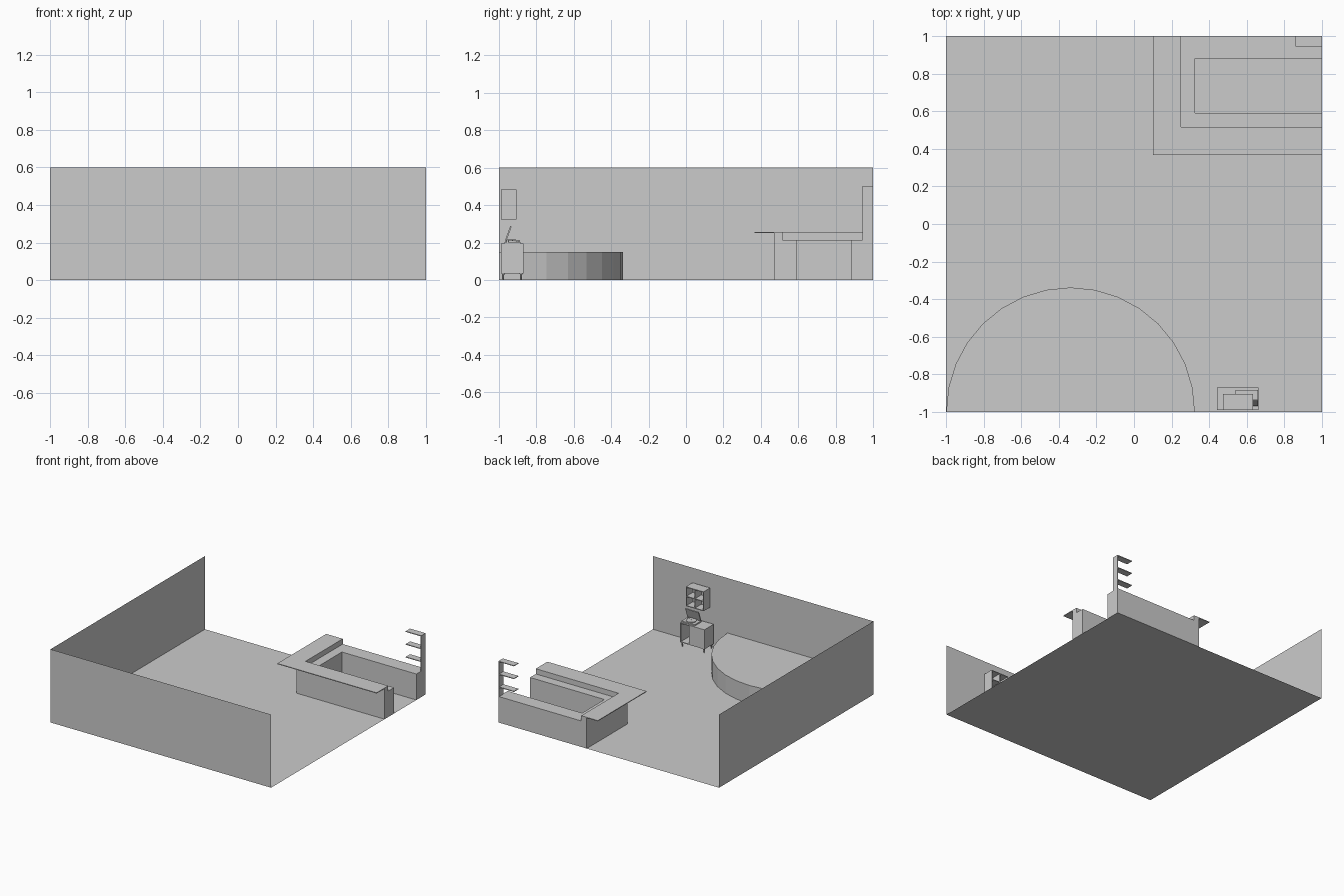
import bpy, bmesh, math
from mathutils import Matrix

if "Cube" in bpy.data.objects:
    bpy.data.objects.remove(bpy.data.objects["Cube"])


def finish(name, bm):
    bmesh.ops.recalc_face_normals(bm, faces=bm.faces)
    me = bpy.data.meshes.new(name)
    bm.to_mesh(me)
    bm.free()
    ob = bpy.data.objects.new(name, me)
    bpy.context.collection.objects.link(ob)
    return ob


def sheet(name, pts):
    bm = bmesh.new()
    bm.faces.new([bm.verts.new(p) for p in pts])
    return finish(name, bm)


def prism(name, pts, z0, z1):
    bm = bmesh.new()
    f = bm.faces.new([bm.verts.new((x, y, z0)) for x, y in pts])
    r = bmesh.ops.extrude_face_region(bm, geom=[f], use_keep_orig=True)
    vs = [v for v in r["geom"] if isinstance(v, bmesh.types.BMVert)]
    bmesh.ops.translate(bm, verts=vs, vec=(0, 0, z1 - z0))
    return finish(name, bm)


def box(name, x0, x1, y0, y1, z0, z1):
    return prism(name, [(x0, y0), (x1, y0), (x1, y1), (x0, y1)], z0, z1)


def cone(name, x, y, z0, z1, r0, r1, n):
    bm = bmesh.new()
    bmesh.ops.create_cone(bm, cap_ends=True, segments=n, radius1=r0, radius2=r1,
                          depth=z1 - z0, matrix=Matrix.Translation((x, y, (z0 + z1) / 2)))
    return finish(name, bm)


def corner(x0, y0, x1, y1):
    """L outline from outer corner (x0,y0) to inner corner (x1,y1)."""
    return [(x0, y0), (1, y0), (1, y1), (x1, y1), (x1, 1), (x0, 1)]


# Room shell
sheet("floor", [(-1, -1, 0), (1, -1, 0), (1, 1, 0), (-1, 1, 0)])
sheet("front_wall", [(-1, -1, 0), (1, -1, 0), (1, -1, .6), (-1, -1, .6)])
sheet("left_wall", [(-1, -1, 0), (-1, 1, 0), (-1, 1, .6), (-1, -1, .6)])

# Half-round stage
R = 0.662
prism("stage", [(-.338 + R * math.cos(math.pi * i / 16), -1 + R * math.sin(math.pi * i / 16))
                for i in range(17)], 0, .15)

# Bar: U-shaped base, raised riser, overhanging top
prism("bar_base", [(.2, .47), (1, .47), (1, .592), (.325, .592), (.325, .882),
                   (1, .882), (1, 1), (.2, 1)], 0, .213)
prism("bar_riser", corner(.2, .47, .25, .517), .213, .25)
prism("bar_top", corner(.1, .367, .25, .517), .25, .256)

# Bottle shelves behind the bar
box("bottle_shelf_side", .994, 1, .944, 1, .213, .503)
for i in range(3):
    z = .497 - .105 * i
    box(f"bottle_shelf_{i}", .86, .996, .944, 1, z, z + .006)

# Cabinet, open bay at the +x end and a closed bay beside it
cx0, cx1, cy0, cy1, cz0, cz1 = .442, .662, -.99, -.87, .034, .194
T = .006
box("cabinet_closed_bay", cx0, .58, cy0, cy1, cz0, cz1)
box("cabinet_side", cx1 - T, cx1, cy0, cy1, cz0, cz1)
box("cabinet_top", .58, cx1 - T, cy0, cy1, cz1 - T, cz1)
box("cabinet_bottom", .58, cx1 - T, cy0, cy1, cz0, cz0 + T)
box("cabinet_back", .58, cx1 - T, cy0, cy0 + T, cz0 + T, cz1 - T)
for i, x in enumerate((cx0 + .012, cx1 - .012)):
    for j, y in enumerate((cy0 + .012, cy1 - .012)):
        cone(f"cabinet_leg_{i}{j}", x, y, 0, cz0, .004, .007, 8)

# Record player with open lid
box("player_body", .54, .66, -.97, -.885, cz1, .204)
cone("platter", .6, -.927, .204, .209, .037, .037, 24)
cone("record", .6, -.927, .209, .211, .04, .04, 24)
cone("spindle", .6, -.927, .211, .216, .002, .002, 8)
cone("tonearm_base", .647, -.955, .204, .214, .006, .006, 12)
arm = box("tonearm", -.0015, .0015, 0, .05, 0, .003)
arm.location = (.647, -.955, .213)
arm.rotation_euler.z = math.radians(28)
lid = box("player_lid", .54, .66, -.004, .004, 0, .085)
lid.location = (0, -.965, .207)
lid.rotation_euler.x = math.radians(-20)

# Wall cubby shelf: two by two cells
sx0, sx1, sy0, sy1, sz0, sz1 = .475, .635, -.99, -.905, .324, .483
box("cubby_back", sx0, sx1, sy0, sy0 + .004, sz0, sz1)
for i in range(3):
    x = sx0 + (sx1 - sx0 - T) * i / 2
    z = sz0 + (sz1 - sz0 - T) * i / 2
    box(f"cubby_upright_{i}", x, x + T, sy0, sy1, sz0, sz1)
    box(f"cubby_board_{i}", sx0, sx1, sy0, sy1, z, z + T)
